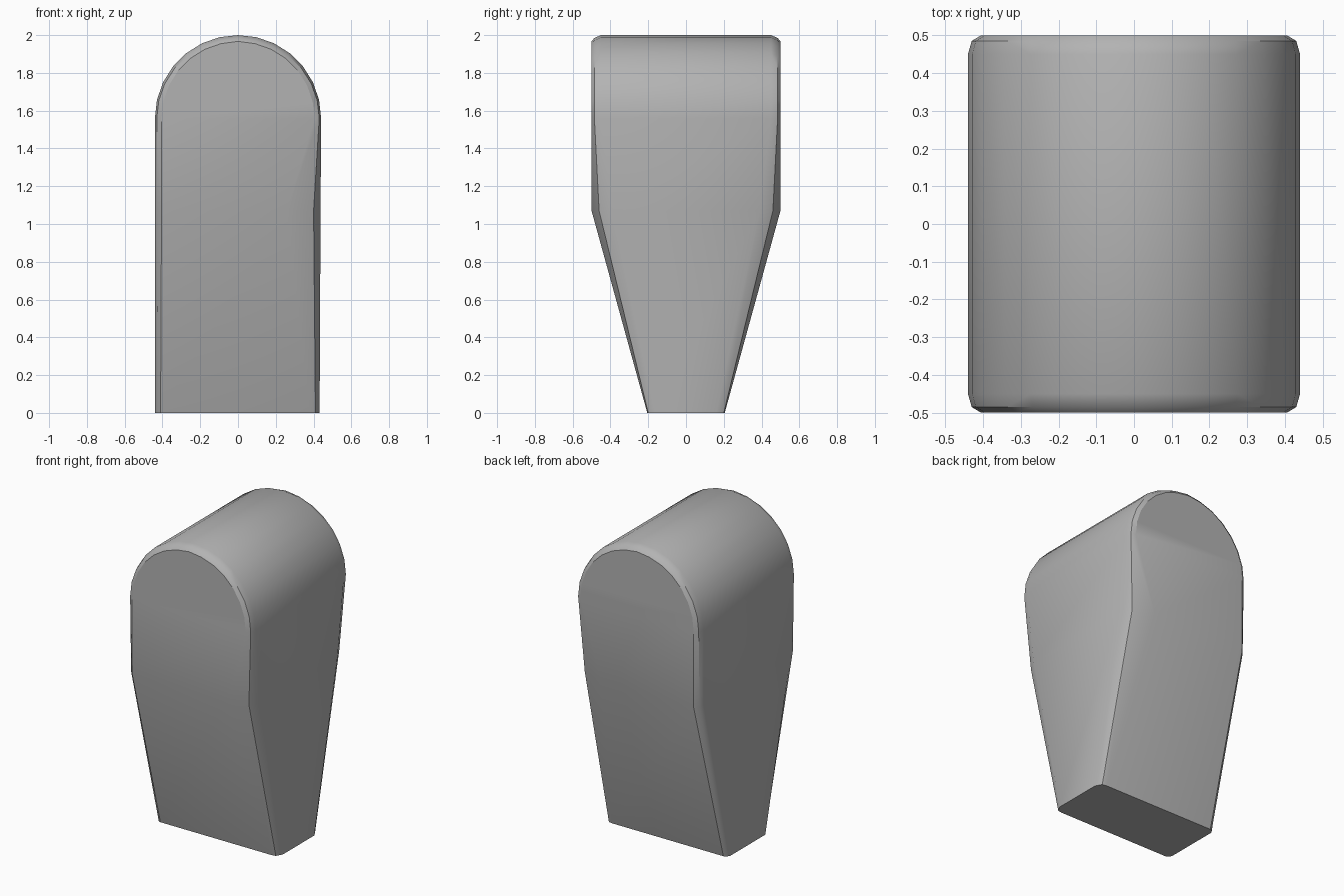
import bpy, bmesh
from math import sin, cos, pi

cube = bpy.data.objects.get("Cube")
if cube:
    bpy.data.objects.remove(cube)

stone = bpy.data.materials.new("Grey stone")
stone.use_nodes = True
grey = (0.45, 0.45, 0.45, 1)
stone.diffuse_color = grey
stone.node_tree.nodes["Principled BSDF"].inputs["Base Color"].default_value = grey


def half_row(bm, side, sign, z_face, face, middle, edge, z_edge):
    """One row of three points from the broad face out to the side."""
    return [bm.verts.new((side * x, sign * y, z))
            for (x, y), z in zip((face, middle, edge),
                                 (z_face, (z_face + z_edge) / 2, z_edge))]


# Straight lower rows: height, then face, middle and edge points as (x, y)
WIDE = [(0, (0.38, 0.205), (0.41, 0.2), (0.432, 0.16)),
        (1.07, (0.26, 0.5), (0.40, 0.46), (0.437, 0.39))]
NARROW = [(0, (0.41, 0.205), (0.425, 0.2), (0.44, 0.18)),
          (1.07, (0.405, 0.5), (0.43, 0.475), (0.44, 0.44))]
ARCH_STEPS = 7
SPRING = 1.56

bm = bmesh.new()
rows = []
for level in range(2):
    loop = []
    for side, sign in ((-1, -1), (1, -1), (1, 1), (-1, 1)):
        z, face, middle, edge = (WIDE if side > 0 else NARROW)[level]
        pts = half_row(bm, side, sign, z, face, middle, edge, z)
        loop.append(pts)
    rows.append(loop)

# Rounded top rows, each stepping up the arch on both sides
for step in range(ARCH_STEPS):
    a = step / ARCH_STEPS * pi / 2
    c, s = cos(a), sin(a)
    loop = []
    for side, sign in ((-1, -1), (1, -1), (1, 1), (-1, 1)):
        loop.append(half_row(bm, side, sign, SPRING + 0.405 * s,
                             (0.405 * c, 0.5), (0.43 * c, 0.485),
                             (0.44 * c, 0.45), SPRING + 0.44 * s))
    rows.append(loop)

# Skin the rows: two broad faces, two sides and the four softened corners
for low, high in zip(rows, rows[1:]):
    for i, j in ((0, 1), (2, 3)):
        bm.faces.new((low[i][0], low[j][0], high[j][0], high[i][0]))
    for i, j in ((1, 2), (3, 0)):
        bm.faces.new((low[i][2], low[j][2], high[j][2], high[i][2]))
    for corner in range(4):
        for k in range(2):
            bm.faces.new((low[corner][k], low[corner][k + 1],
                          high[corner][k + 1], high[corner][k]))

# Close the crown along its ridge
ridge = {sign: [bm.verts.new((0, sign * y, z)) for y, z in
                ((0.5, 1.967), (0.485, 1.985), (0.45, 2.0))] for sign in (-1, 1)}
last = rows[-1]
for i, j, sign in ((0, 1, -1), (2, 3, 1)):
    bm.faces.new((last[i][0], last[j][0], ridge[sign][0]))
    for corner in (i, j):
        for k in range(2):
            bm.faces.new((last[corner][k], last[corner][k + 1],
                          ridge[sign][k + 1], ridge[sign][k]))
for i, j in ((1, 2), (0, 3)):
    bm.faces.new((last[i][2], last[j][2], ridge[1][2], ridge[-1][2]))

# Flat foot
foot = []
for n, corner in enumerate(rows[0]):
    foot += corner[::-1] if n % 2 == 0 else corner
bm.faces.new(foot)
bmesh.ops.recalc_face_normals(bm, faces=bm.faces)

mesh = bpy.data.meshes.new("tapered_stone")
bm.to_mesh(mesh)
bm.free()
mesh.materials.append(stone)
obj = bpy.data.objects.new("tapered_stone", mesh)
bpy.context.collection.objects.link(obj)
bpy.ops.object.select_all(action='DESELECT')
obj.select_set(True)
bpy.context.view_layer.objects.active = obj
bpy.ops.object.shade_smooth_by_angle(angle=pi / 6)
